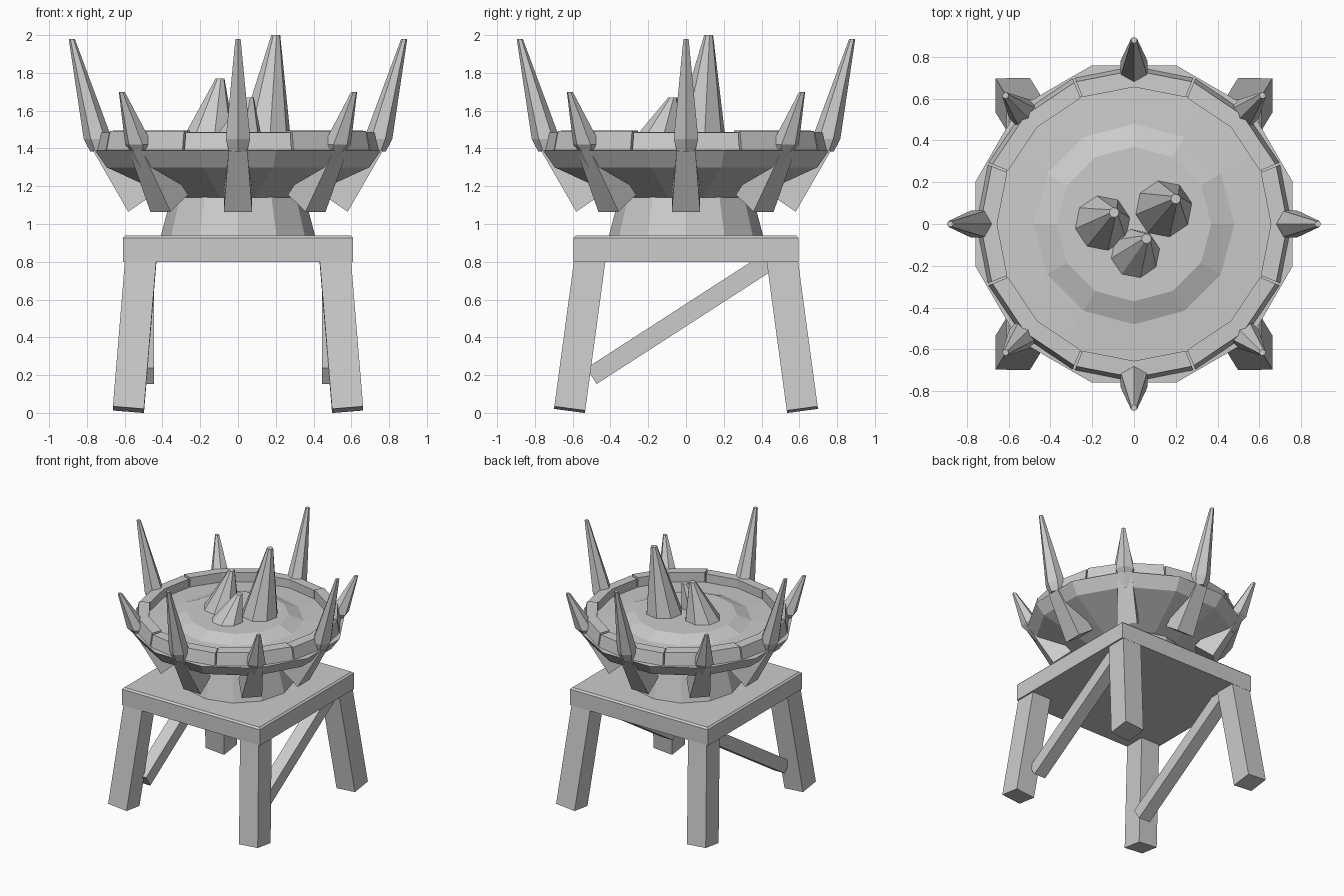
import bpy, bmesh
from math import sin, cos, pi, radians
from mathutils import Vector, Matrix

cube = bpy.data.objects.get("Cube")
if cube:
    bpy.data.objects.remove(cube, do_unlink=True)

stone = bpy.data.materials.new("pale grey")
stone.use_nodes = True
grey = (0.6, 0.6, 0.6, 1)
stone.diffuse_color = grey
stone.node_tree.nodes["Principled BSDF"].inputs["Base Color"].default_value = grey


def finish(name, bm):
    bmesh.ops.recalc_face_normals(bm, faces=bm.faces)
    mesh = bpy.data.meshes.new(name)
    bm.to_mesh(mesh)
    bm.free()
    mesh.materials.append(stone)
    obj = bpy.data.objects.new(name, mesh)
    bpy.context.collection.objects.link(obj)
    return obj


def loft(name, rings):
    """Skin a list of point loops and cap both ends."""
    bm = bmesh.new()
    loops = [[bm.verts.new(p) for p in ring] for ring in rings]
    n = len(loops[0])
    for a, b in zip(loops, loops[1:]):
        for i in range(n):
            j = (i + 1) % n
            bm.faces.new((a[i], a[j], b[j], b[i]))
    bm.faces.new(loops[0])
    bm.faces.new(loops[-1])
    return finish(name, bm)


def ring(centre, radius, sides, turn=0):
    x, y, z = centre
    return [(x + radius * cos(turn + 2 * pi * i / sides),
             y + radius * sin(turn + 2 * pi * i / sides), z) for i in range(sides)]


def lathe(name, profile, sides, turn=0):
    return loft(name, [ring((0, 0, z), r, sides, turn) for r, z in profile])


def beam(name, start, end, w0, w1, d0, d1, side):
    """Tapered square beam; side is the direction of its width."""
    start, end, side = Vector(start), Vector(end), Vector(side)
    axis = (end - start).normalized()
    side = (side - axis * side.dot(axis)).normalized()
    deep = axis.cross(side)
    corners = ((-1, -1), (1, -1), (1, 1), (-1, 1))
    return loft(name, [[p + side * u * w / 2 + deep * v * d / 2 for u, v in corners]
                       for p, w, d in ((start, w0, d0), (end, w1, d1))])


# Table top with a softened edge
bm = bmesh.new()
bmesh.ops.create_cube(bm, size=1, matrix=Matrix.Translation((0, 0, 0.87))
                      @ Matrix.Diagonal((1.22, 1.19, 0.14, 1)))
top_edges = [e for e in bm.edges if all(v.co.z > 0.9 for v in e.verts)]
bmesh.ops.bevel(bm, geom=top_edges, offset=0.013, segments=1, affect='EDGES')
finish("table_top", bm)

# Splayed legs and the slanting side braces
for sx, label in ((1, "left"), (-1, "right")):
    for sy, end in ((-1, "front"), (1, "back")):
        beam(f"{end}_{label}_leg", (sx * 0.58, sy * 0.616, 0.017),
             (sx * 0.512, sy * 0.505, 0.84), 0.165, 0.165, 0.165, 0.165, (1, 0, 0))
    beam(f"{label}_brace", (sx * 0.495, -0.50, 0.195), (sx * 0.495, 0.46, 0.815),
         0.10, 0.10, 0.10, 0.10, (1, 0, 0))

# Pedestal, bowl and the mound that fills it
lathe("pedestal", [(0.41, 0.93), (0.35, 1.16)], 12)
lathe("bowl", [(0.36, 1.14), (0.72, 1.30), (0.785, 1.39), (0.66, 1.395)], 12, radians(15))
lathe("mound", [(0.68, 1.38), (0.68, 1.42), (0.48, 1.43), (0.37, 1.475)], 12)

# Ring of eight rim stones, each bent once at its middle
for i in range(8):
    mid = i * pi / 4
    sections = []
    for offset in (-22.1, 0, 22.1):
        a = mid + radians(offset)
        lift = 0.008 * (i % 2)
        sections.append([(r * cos(a), r * sin(a), z + lift) for r, z in
                         ((0.655, 1.39), (0.755, 1.385), (0.735, 1.485), (0.655, 1.488))])
    loft(f"rim_stone_{i + 1}", sections)

# Claws around the rim: tall on the axes, short on the diagonals
for i in range(8):
    a = i * pi / 4
    out = Vector((cos(a), sin(a), 0))
    across = (-sin(a), cos(a), 0)
    tall = i % 2 == 0
    up = Vector((0, 0, 1))
    beam(f"bracket_{i + 1}", out * 0.515 + up * 1.11, out * 0.725 + up * 1.415,
         0.15, 0.10, 0.16, 0.10, across)
    tip_z, wide_z, tip_r = (1.98, 1.45, 0.88) if tall else (1.70, 1.42, 0.87)
    path = ((0.728, 1.385, 0.055), (0.742, wide_z, 0.075), (tip_r, tip_z, 0.016))
    loft(f"rim_spike_{i + 1}",
         [ring(out * r + up * z, size, 6, a) for r, z, size in path])

# Three leaning spikes in the middle
spikes = (("tall", (0.14, 0.07), (0.20, 0.12), 2.0, 0.142),
          ("middle", (-0.155, 0.0), (-0.095, 0.055), 1.77, 0.142),
          ("short", (0.0, -0.15), (0.06, -0.07), 1.67, 0.13))
for label, base, tip, height, radius in spikes:
    loft(f"{label}_centre_spike", [ring((*base, 1.45), radius, 8, 0.2),
                                   ring((*tip, height), 0.024, 8, 0.2)])
